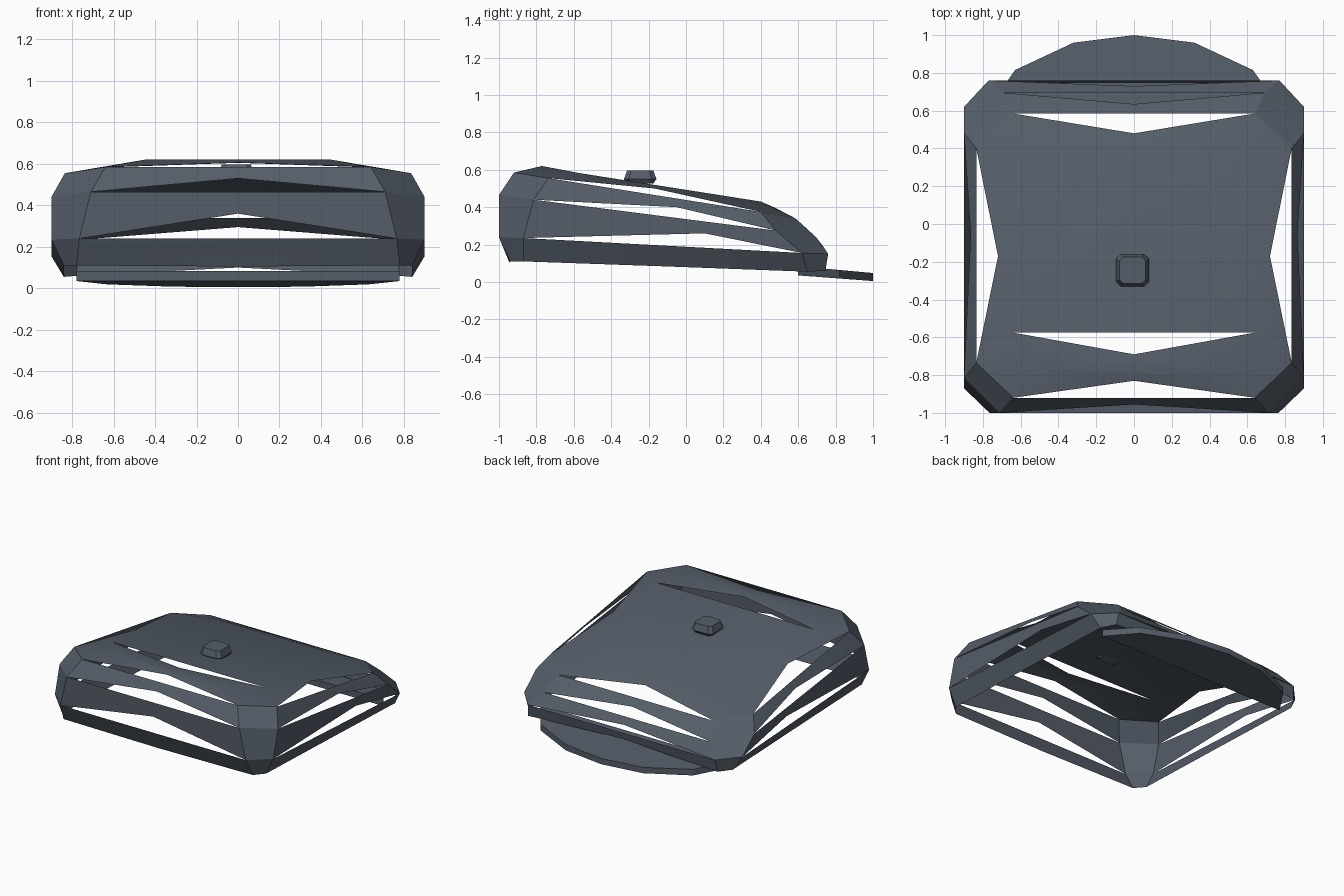
import bpy, bmesh
from math import radians

cube = bpy.data.objects.get("Cube")
if cube:
    bpy.data.objects.remove(cube, do_unlink=True)

slate = bpy.data.materials.new("slate_grey")
slate.use_nodes = True
COLOR = (0.09, 0.11, 0.14, 1)
slate.diffuse_color = COLOR
slate.node_tree.nodes["Principled BSDF"].inputs["Base Color"].default_value = COLOR


def mirror(p):
    return (-p[0], p[1], p[2])


def make_object(name, faces):
    """Build a mesh from faces given as corner points, welding shared corners."""
    bm = bmesh.new()
    cache = {}
    for face in faces:
        verts = []
        for p in face:
            if p not in cache:
                cache[p] = bm.verts.new(p)
            verts.append(cache[p])
        bm.faces.new(verts)
    bmesh.ops.recalc_face_normals(bm, faces=bm.faces)
    top = max(bm.faces, key=lambda f: f.calc_center_median().z)
    top.normal_update()
    if top.normal.z < 0:
        bmesh.ops.reverse_faces(bm, faces=bm.faces)
    mesh = bpy.data.meshes.new(name)
    bm.to_mesh(mesh)
    bm.free()
    mesh.materials.append(slate)
    obj = bpy.data.objects.new(name, mesh)
    bpy.context.collection.objects.link(obj)
    bpy.ops.object.select_all(action='DESELECT')
    obj.select_set(True)
    bpy.context.view_layer.objects.active = obj
    bpy.ops.object.shade_smooth_by_angle(angle=radians(20))
    return obj


# Corner points on +x at each level: front edge, front side, back side, back edge
levels = [
    [(.78, -.94, .11), (.84, -.87, .11), (.84, .65, .055), (.78, .745, .06)],
    [(.765, -1, .24), (.9, -.87, .235), (.9, .62, .155), (.77, .76, .15)],
    [(.71, -1, .465), (.9, -.815, .44), (.9, .48, .275), (.69, .695, .24)],
    [(.64, -.92, .585), (.835, -.735, .555), (.835, .4, .375), (.64, .585, .34)],
]
# Raised middle of each band's lower edge: side, back, front
middles = [
    [(.84, -.1, .083), (0, .75, .1), (0, -.945, .105)],
    [(.9, .1, .26), (0, .73, .195), (0, -1, .36)],
    [(.865, -.05, .4), (0, .635, .295), (0, -.955, .53)],
]

faces = []


def band(a, mid, b, c, d):
    faces.extend([(a, mid, d), (mid, c, d), (mid, b, c)])


# Corner columns and slit wall bands
rings = [lv + [mirror(p) for p in reversed(lv)] for lv in levels]
for low, high, (side, back, front) in zip(rings, rings[1:], middles):
    for i in range(0, 8, 2):
        faces.append((low[i], low[i + 1], high[i + 1], high[i]))
    for i, mid in ((1, side), (3, back), (5, mirror(side)), (7, front)):
        j = (i + 1) % 8
        band(low[i], mid, low[j], high[j], high[i])

# Roof with front slit, bent edges and sloping centre
edge_front, side_front, side_back, edge_back = levels[3]
ridge, tip, waist, rear = (.45, -.77, .62), (.64, -.575, .583), (.72, -.17, .5), (.45, .4, .43)
band(edge_front, (0, -.83, .606), mirror(edge_front), mirror(ridge), ridge)
band(tip, (0, -.69, .605), mirror(tip), mirror(ridge), ridge)
band(edge_back, (0, .48, .395), mirror(edge_back), mirror(rear), rear)
faces.append((tip, mirror(tip), mirror(rear), rear))
for tri in ((edge_front, ridge, side_front), (ridge, tip, side_front),
            (side_front, tip, waist), (tip, rear, waist),
            (waist, rear, side_back), (rear, edge_back, side_back)):
    faces.append(tri)
    faces.append(tuple(mirror(p) for p in tri))
make_object("slit_shell", faces)


def prism(name, sections):
    """Closed solid through stacked loops of equal length."""
    out = [tuple(sections[0]), tuple(sections[-1])]
    n = len(sections[0])
    for lo, hi in zip(sections, sections[1:]):
        for i in range(n):
            j = (i + 1) % n
            out.append((lo[i], lo[j], hi[j], hi[i]))
    return make_object(name, out)


# Curved brim plate at the back
half = [(.78, .6), (.63, .815), (.32, .96)]
outline = half + [(0, 1)] + [(-x, y) for x, y in reversed(half)]
prism("brim", [
    [(x, y, .005 + .075 * (1 - y)) for x, y in outline],
    [(x, y, .048 + .09 * (1 - y)) for x, y in outline],
])


# Small chamfered button on the roof
def octagon(r, z):
    c = r * .7
    pts = [(c, -r), (r, -c), (r, c), (c, r), (-c, r), (-r, c), (-r, -c), (-c, -r)]
    return [(x - .008, y - .245, z) for x, y in pts]


prism("top_button", [octagon(.07, .527), octagon(.087, .55), octagon(.07, .597)])
